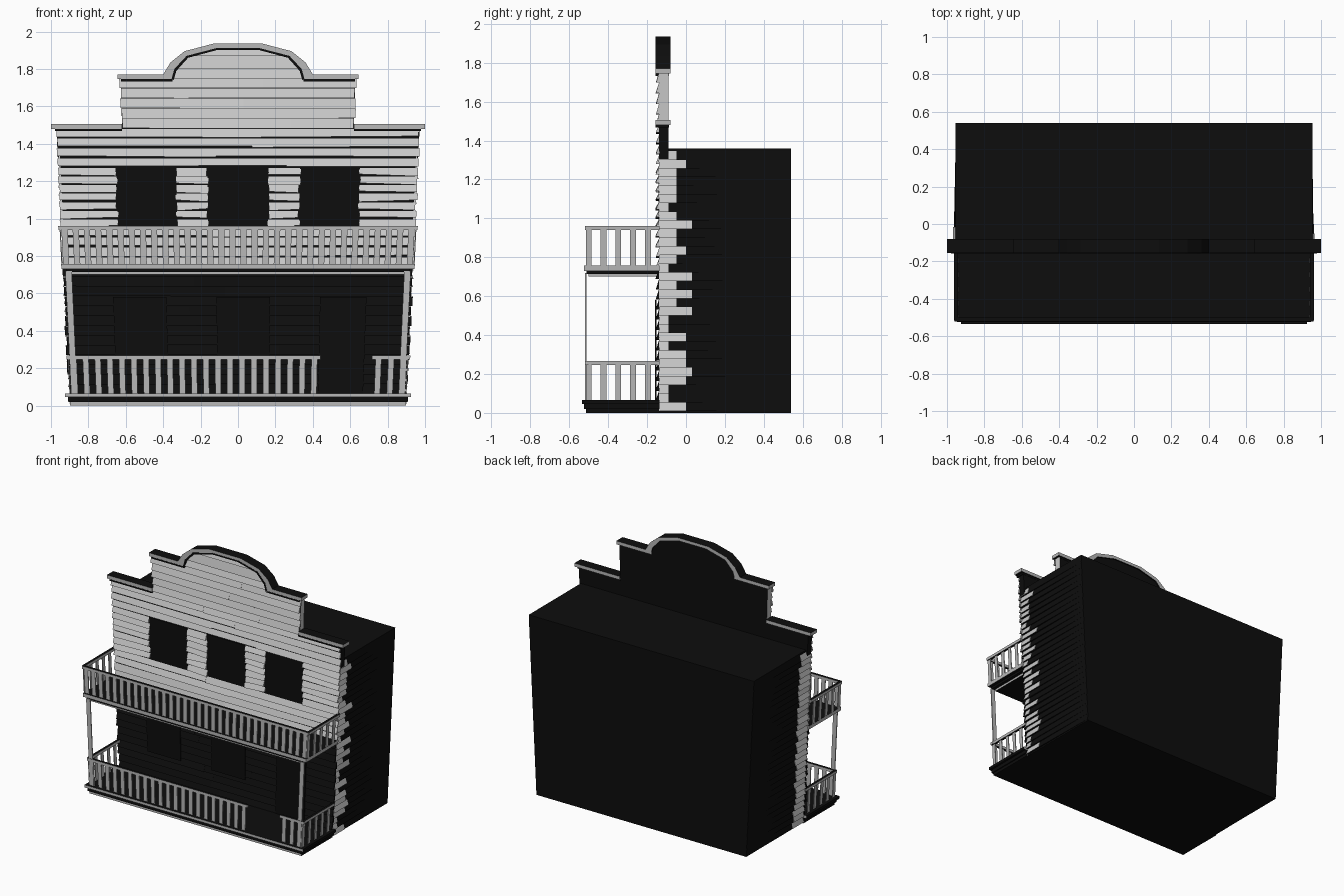
import bpy, bmesh, random

if "Cube" in bpy.data.objects:
    bpy.data.objects.remove(bpy.data.objects["Cube"])
random.seed(4)
R = random.uniform


def material(name, c):
    m = bpy.data.materials.new(name)
    m.diffuse_color = (*c, 1)
    m.use_nodes = True
    m.node_tree.nodes["Principled BSDF"].inputs["Base Color"].default_value = m.diffuse_color
    return m


MATS = [material("near_black", (0.004, 0.004, 0.004)),
        material("pale_board", (0.58, 0.58, 0.58)),
        material("grey_trim", (0.48, 0.48, 0.48))]
DARK, BOARD, TRIM = 0, 1, 2


def finish(name, bm):
    # the whole building flares slightly towards the top
    for v in bm.verts:
        v.co.x *= 0.925 + 0.05 * v.co.z
    bmesh.ops.recalc_face_normals(bm, faces=bm.faces[:])
    me = bpy.data.meshes.new(name)
    bm.to_mesh(me)
    bm.free()
    for m in MATS:
        me.materials.append(m)
    ob = bpy.data.objects.new(name, me)
    bpy.context.collection.objects.link(ob)
    return ob


def loft(bm, a, b, mats, end):
    """Join two equal outlines; mats = one material per side, end = caps."""
    va, vb = [bm.verts.new(p) for p in a], [bm.verts.new(p) for p in b]
    n = len(a)
    for i in range(n):
        j = (i + 1) % n
        bm.faces.new((va[i], va[j], vb[j], vb[i])).material_index = mats[i]
    for f in (va, vb):
        bm.faces.new(f).material_index = end


def box(bm, x0, x1, y0, y1, z0, z1, mat, top=None, sides=None):
    t = mat if top is None else top
    s = mat if sides is None else sides
    ring = lambda x: [(x, y0, z0), (x, y1, z0), (x, y1, z1), (x, y0, z1)]
    loft(bm, ring(x0), ring(x1), [t, mat, t, mat], s)


# main block
bm = bmesh.new()
box(bm, -0.96, 0.96, -0.137, 0.54, 0, 1.36, DARK)
finish("building_body", bm)

# stepped and arched false front
ARCH = [(0.35, 1.75), (0.335, 1.80), (0.27, 1.87), (0.11, 1.912)]
OUTER = [(0.395, 1.77), (0.355, 1.835), (0.28, 1.895), (0.13, 1.935)]
half = [(0.972, 1.3), (0.972, 1.48), (0.62, 1.48), (0.62, 1.75)] + ARCH
outline = half + [(-x, z) for x, z in reversed(half)]
n = len(outline)
sides = [DARK] * n
sides[2] = sides[n - 4] = BOARD
bm = bmesh.new()
loft(bm, [(x, -0.138, z) for x, z in outline],
     [(x, -0.09, z) for x, z in outline], sides, DARK)
finish("false_front", bm)

# cornice mouldings: grey faces, dark tops, dark strip beneath
bm = bmesh.new()
for s in (-1, 1):
    for a, b, z in ((0.62, 1.0, 1.48), (0.345, 0.637, 1.745)):
        x0, x1 = sorted((s * a, s * b))
        box(bm, x0, x1, -0.156, -0.08, z, z + 0.026, TRIM, DARK)
        x0, x1 = sorted((s * a, s * (b - 0.02)))
        box(bm, x0, x1, -0.157, -0.088, z - 0.012, z, DARK)
finish("cornice", bm)


def arch_ring(name, outer, inner, y0, y1, mat):
    o = outer + [(-x, z) for x, z in reversed(outer)]
    i = inner + [(-x, z) for x, z in reversed(inner)]
    b = bmesh.new()
    for k in range(len(o) - 1):
        q = [o[k], o[k + 1], i[k + 1], i[k]]
        loft(b, [(x, y0, z) for x, z in q], [(x, y1, z) for x, z in q],
             [DARK] * 4, mat)
    finish(name, b)


arch_ring("arch_moulding", OUTER, ARCH, -0.156, -0.08, TRIM)
arch_ring("arch_under_strip", ARCH, [(x * 0.97, z - 0.01) for x, z in ARCH],
          -0.158, -0.09, DARK)

# front clapboards, left open at the upper windows
WINDOWS = [(-0.66, -0.335), (-0.165, 0.165), (0.335, 0.66)]


def plank(bm, xa, xb, za, zb, z1, mat, ta=None, tb=None):
    ta = xa if ta is None else ta
    tb = xb if tb is None else tb
    yf = -0.153 - R(0, 0.004)
    loft(bm, [(xa, yf, za), (xa, -0.137, za), (ta, -0.139, z1)],
         [(xb, yf, zb), (xb, -0.137, zb), (tb, -0.139, z1)],
         [DARK, mat, mat], mat)


bm = bmesh.new()
BANDS = [(0.06, 0.74, 13, 0.972, DARK), (0.74, 0.95, 4, 0.972, BOARD),
         (0.95, 1.27, 7, 0.972, BOARD), (1.27, 1.48, 4, 0.972, BOARD),
         (1.48, 1.75, 5, 0.62, BOARD)]
for z0, z1, rows, hw, mat in BANDS:
    h = (z1 - z0) / rows
    for r in range(rows):
        a, b = z0 + r * h, z0 + (r + 1) * h
        e = [-hw - R(-0.004, 0.008), hw + R(-0.004, 0.008)]
        if z0 == 0.95:
            cuts = [e[0]] + [c + R(-0.006, 0.006) for w in WINDOWS for c in w] + [e[1]]
            spans = list(zip(cuts[::2], cuts[1::2]))
        else:
            j = R(-0.3, 0.3)
            spans = [(e[0], j), (j, e[1])]
        gap = 0.014 if 0.74 <= z0 < 1.3 else 0.003
        for x0, x1 in spans:
            plank(bm, x0, x1, a + R(0, gap), a + R(0, gap), b, mat)
for (x0, z0), (x1, z1) in zip(ARCH, ARCH[1:]):
    plank(bm, -x0, x0, z0, z0, z1, BOARD, -x1, x1)
finish("front_clapboards", bm)

# dark window panes, and shop windows and door below
bm = bmesh.new()
for x0, x1 in WINDOWS:
    box(bm, x0, x1, -0.142, -0.136, 0.95, 1.27, DARK)
for x0, x1, z0 in ((-0.7, -0.4, 0.25), (-0.12, 0.18, 0.25), (0.46, 0.72, 0.065)):
    box(bm, x0, x1, -0.159, -0.151, z0, 0.58, DARK)
finish("windows_and_door", bm)

# side boards: ragged pale ends at the front, dark behind
bm = bmesh.new()
rows = 30
for s in (-1, 1):
    for r in range(rows):
        z0 = 0.01 + r * 1.335 / rows
        z1 = z0 + 1.335 / rows
        out = R(0.012, 0.02)
        L = random.choice((-0.09, -0.09, -0.05, -0.05, 0, 0.03)) if s > 0 else R(-0.03, 0.0)
        tri = lambda y, d: [(s * (0.96 + d), y, z0), (s * 0.959, y, z0), (s * 0.961, y, z1)]
        loft(bm, tri(-0.14, out), tri(L, out), [DARK, BOARD, BOARD], BOARD)
        loft(bm, tri(L, out * 0.7), tri(0.538, 0.001), [DARK] * 3, DARK)
finish("side_boards", bm)

# porch floor and balcony floor
bm = bmesh.new()
box(bm, -0.97, 0.97, -0.515, -0.137, 0, 0.02, TRIM, DARK, DARK)
box(bm, -0.98, 0.98, -0.525, -0.137, 0.02, 0.045, DARK)
box(bm, -0.997, 0.997, -0.535, -0.137, 0.045, 0.065, TRIM, DARK, DARK)
finish("porch_floor", bm)
bm = bmesh.new()
box(bm, -0.93, 0.93, -0.5, -0.137, 0.70, 0.715, TRIM, DARK)
box(bm, -0.955, 0.955, -0.512, -0.137, 0.715, 0.73, DARK)
box(bm, -0.982, 0.982, -0.525, -0.137, 0.73, 0.757, TRIM, DARK)
finish("balcony_floor", bm)

# porch posts
bm = bmesh.new()
for s in (-1, 1):
    box(bm, s * 0.943 - 0.018, s * 0.943 + 0.018, -0.518, -0.511, 0.06, 0.72, TRIM)
finish("porch_posts", bm)


# railings with flat balusters
def railing(name, spans, side_x, z0, z1, pitch):
    b = bmesh.new()
    for x0, x1 in spans:
        box(b, x0, x1, -0.52, -0.5, z1 - 0.021, z1, TRIM, DARK)
        k = max(2, round((x1 - x0) / pitch))
        for i in range(k):
            c = x0 + (i + 0.5) * (x1 - x0) / k
            box(b, c - 0.017, c + 0.017, -0.514, -0.507, z0, z1 - 0.02, TRIM)
    for s in (-1, 1):
        box(b, s * side_x - 0.01, s * side_x + 0.01, -0.515, -0.137, z1 - 0.021, z1, TRIM, DARK)
        for i in range(5):
            y = -0.5 + i * 0.076
            box(b, s * side_x - 0.003, s * side_x + 0.003, y - 0.015, y + 0.015,
                z0, z1 - 0.02, TRIM)
    finish(name, b)


railing("porch_railing", [(-0.972, 0.47), (0.765, 0.982)], 0.968, 0.06, 0.268, 0.068)
railing("balcony_railing", [(-0.985, 0.985)], 0.978, 0.755, 0.96, 0.062)
